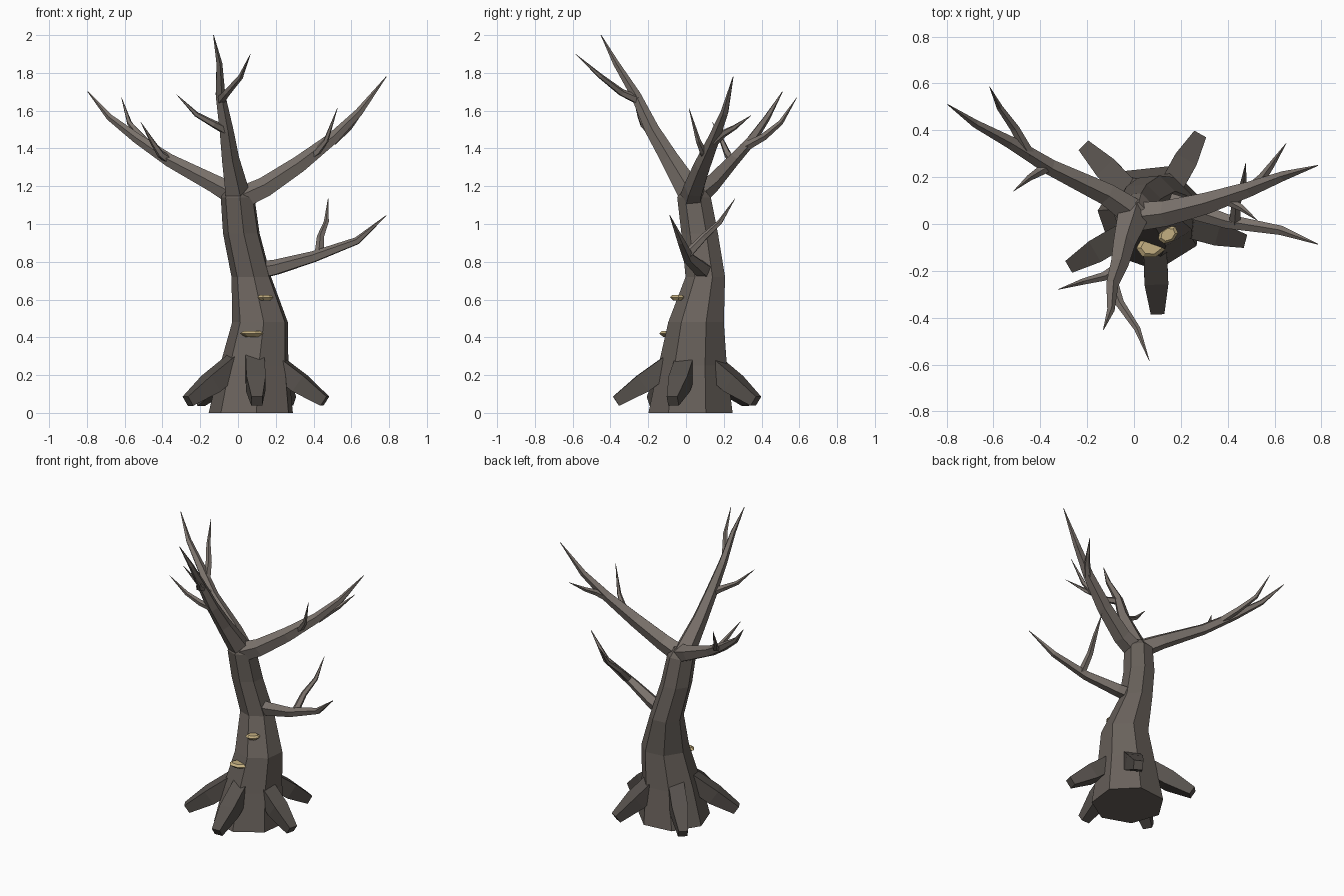
import bpy, bmesh, math
from mathutils import Vector, Quaternion


def material(name, rgb):
    m = bpy.data.materials.new(name)
    m.diffuse_color = (*rgb, 1)
    return m


BARK = material("bark", (0.14, 0.12, 0.105))
BRANCH = material("branch_bark", (0.20, 0.172, 0.152))
ROOT = material("root_bark", (0.095, 0.083, 0.074))
FUNGUS = material("fungus", (0.55, 0.43, 0.22))


def loft(name, rings, mat):
    """Skin a list of vertex rings into a closed flat-shaded mesh."""
    bm = bmesh.new()
    loops = [[bm.verts.new(p) for p in ring] for ring in rings]
    n = len(loops[0])
    for a, b in zip(loops, loops[1:]):
        for i in range(n):
            j = (i + 1) % n
            bm.faces.new((a[i], a[j], b[j], b[i]))
    bm.faces.new(loops[0][::-1])
    bm.faces.new(loops[-1])
    bmesh.ops.recalc_face_normals(bm, faces=bm.faces)
    mesh = bpy.data.meshes.new(name)
    bm.to_mesh(mesh)
    bm.free()
    mesh.materials.append(mat)
    ob = bpy.data.objects.new(name, mesh)
    bpy.context.collection.objects.link(ob)
    return ob


def circle(c, r, sides, phase, q=Quaternion(), sy=1.0):
    return [Vector(c) + q @ Vector((r * math.cos(a), sy * r * math.sin(a), 0))
            for a in (phase + math.tau * i / sides for i in range(sides))]


def limb(name, path, mat, sides=5, phase=0.3):
    """Tapered tube through (x, y, z, radius) points."""
    pts = [Vector(p[:3]) for p in path]
    rings, q, old = [], None, None
    for i, p in enumerate(pts):
        t = (pts[min(i + 1, len(pts) - 1)] - pts[max(i - 1, 0)]).normalized()
        q = t.to_track_quat('Z', 'Y') if q is None else old.rotation_difference(t) @ q
        old = t
        rings.append(circle(p, path[i][3], sides, phase, q))
    return loft(name, rings, mat)


# Trunk: leaning seven-sided stack of level rings
trunk = [(0.073, 0.03, 0, 0.23), (0.09, 0.04, 0.25, 0.187), (0.12, 0.057, 0.48, 0.152),
         (0.073, 0.105, 0.72, 0.108), (0.02, 0.075, 0.95, 0.1),
         (0.0, 0.045, 1.14, 0.092), (0.0, 0.035, 1.19, 0.06)]
loft("trunk", [circle(p[:3], p[3], 7, math.radians(19)) for p in trunk], BARK)

# Roots: square-section buttresses sloping out of the trunk
hub = Vector((0.085, 0.03, 0))
for i, (x, y) in enumerate([(0.1, -0.37), (0.46, -0.07), (0.275, 0.37),
                            (-0.205, 0.325), (-0.265, -0.175)]):
    tip = Vector((x, y, 0))
    path = [(*hub.lerp(tip, f)[:2], z, r)
            for f, z, r in ((0.2, 0.285, 0.07), (0.65, 0.155, 0.072), (1.0, 0.062, 0.041))]
    limb(f"root_{i + 1}", path, ROOT, 4, math.pi / 4)

# Main branches
limb("left_branch", [(0.01, 0.04, 1.14, 0.065), (-0.12, 0.13, 1.21, 0.05),
                     (-0.36, 0.245, 1.335, 0.036), (-0.53, 0.35, 1.45, 0.028),
                     (-0.68, 0.43, 1.565, 0.018), (-0.795, 0.51, 1.70, 0.002)], BRANCH)
limb("upper_branch", [(0.0, 0.05, 1.12, 0.075), (-0.045, -0.09, 1.35, 0.05),
                      (-0.065, -0.18, 1.5, 0.04), (-0.095, -0.265, 1.68, 0.028),
                      (-0.1, -0.37, 1.85, 0.017), (-0.13, -0.45, 2.0, 0.002)], BRANCH)
limb("right_branch", [(0.01, 0.03, 1.13, 0.065), (0.14, 0.045, 1.19, 0.058),
                      (0.32, 0.09, 1.31, 0.048), (0.5, 0.15, 1.45, 0.034),
                      (0.64, 0.205, 1.59, 0.022), (0.785, 0.25, 1.78, 0.002)], BRANCH)
limb("low_branch", [(0.1, 0.1, 0.75, 0.05), (0.2, 0.075, 0.768, 0.044),
                    (0.4, 0.01, 0.825, 0.032), (0.63, -0.028, 0.91, 0.021),
                    (0.785, -0.086, 1.045, 0.002)], BRANCH)

# Twigs: base, two bends, tip
twigs = {
    "left_twig_back": [(-0.45, 0.30, 1.40), (-0.51, 0.41, 1.46), (-0.575, 0.5, 1.535), (-0.617, 0.587, 1.67)],
    "left_twig_front": [(-0.36, 0.25, 1.335), (-0.41, 0.22, 1.37), (-0.45, 0.195, 1.43), (-0.515, 0.14, 1.54)],
    "upper_twig_front": [(-0.09, -0.26, 1.66), (-0.06, -0.34, 1.695), (0.015, -0.45, 1.78), (0.066, -0.585, 1.90)],
    "upper_twig_left": [(-0.07, -0.19, 1.5), (-0.13, -0.225, 1.53), (-0.22, -0.247, 1.58), (-0.325, -0.28, 1.685)],
    "right_twig_front": [(0.37, 0.11, 1.35), (0.42, 0.09, 1.385), (0.465, 0.065, 1.44), (0.527, 0.015, 1.615)],
    "right_twig_back": [(0.5, 0.15, 1.44), (0.55, 0.2, 1.48), (0.59, 0.255, 1.51), (0.65, 0.345, 1.575)],
    "low_twig": [(0.43, 0.005, 0.835), (0.437, 0.095, 0.93), (0.468, 0.18, 1.01), (0.477, 0.26, 1.135)],
}
for name, pts in twigs.items():
    limb(name, [(*p, r) for p, r in zip(pts, (0.026, 0.02, 0.014, 0.001))], BRANCH)

# Shelf fungi on the front of the trunk: flattened discs sunk into the bark
for name, c, r, turn in (("lower_fungus", (0.075, -0.095, 0.418), 0.066, 0.25),
                         ("upper_fungus", (0.145, -0.045, 0.61), 0.047, 0.6)):
    q = Quaternion((0, 0, 1), turn)
    loft(name, [circle(Vector(c) + Vector((0, 0, dz)), r * s, 7, 0.3, q, 0.75)
                for dz, s in ((-0.016, 0.55), (0.002, 1.0), (0.015, 0.7))], FUNGUS)
